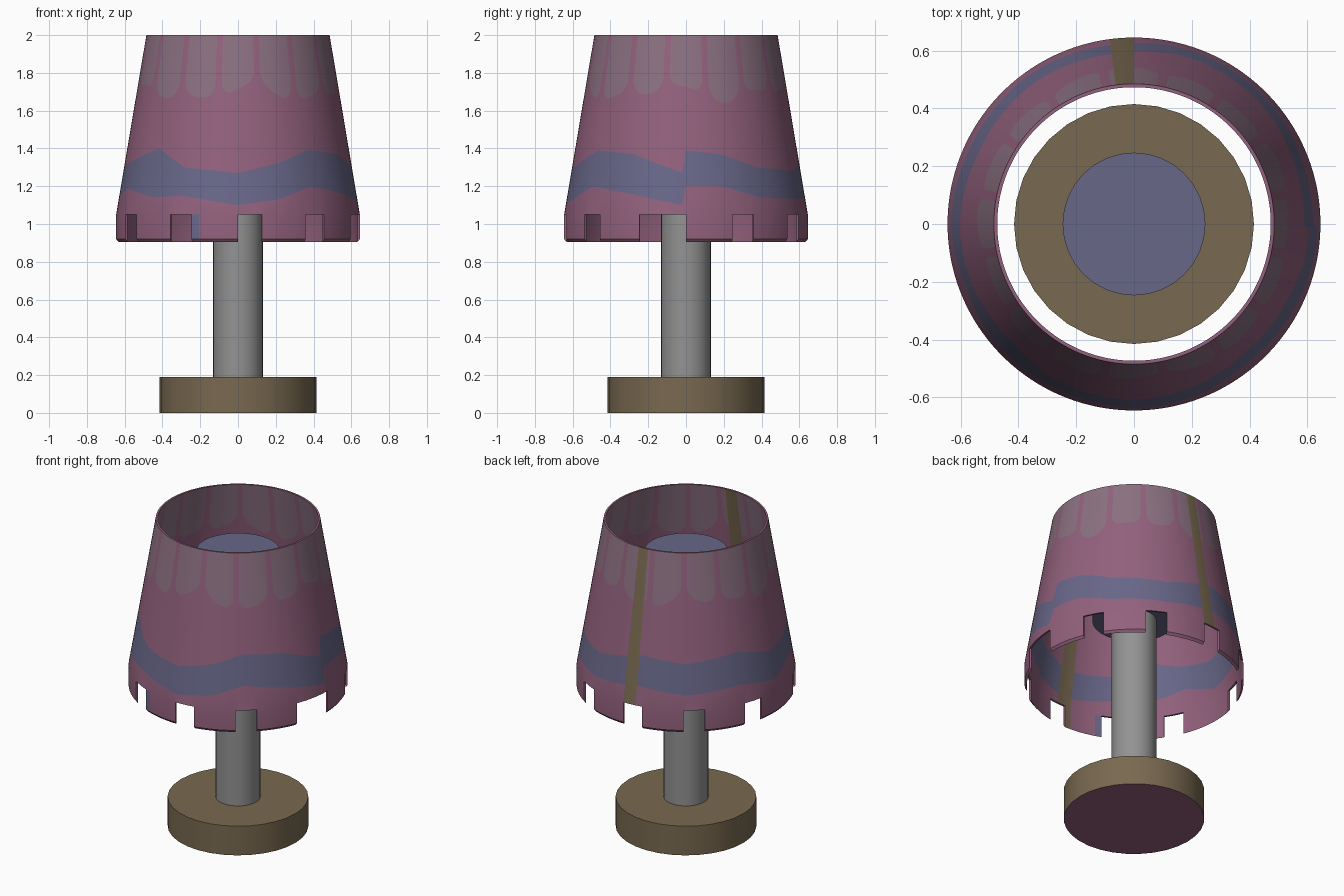
import bpy, bmesh, math

if "Cube" in bpy.data.objects:
    bpy.data.objects.remove(bpy.data.objects["Cube"])


def material(name, rgb):
    m = bpy.data.materials.new(name)
    m.diffuse_color = (*rgb, 1)
    m.use_nodes = True
    m.node_tree.nodes["Principled BSDF"].inputs["Base Color"].default_value = m.diffuse_color
    return m


PINK = material("dusty pink", (0.29, 0.12, 0.205))
MAUVE = material("grey mauve", (0.26, 0.165, 0.22))
BLUE = material("slate blue", (0.14, 0.135, 0.25))
BROWN = material("olive brown", (0.19, 0.14, 0.08))
GREY = material("pole grey", (0.29, 0.29, 0.29))


def smooth(ob):
    bpy.ops.object.select_all(action='DESELECT')
    ob.select_set(True)
    bpy.context.view_layer.objects.active = ob
    bpy.ops.object.shade_smooth_by_angle(angle=math.radians(35))


def cylinder(name, r, z0, z1, mats):
    bpy.ops.mesh.primitive_cylinder_add(vertices=32, radius=r, depth=z1 - z0,
                                        location=(0, 0, (z0 + z1) / 2))
    ob = bpy.context.object
    ob.name = name
    for m in mats:
        ob.data.materials.append(m)
    if len(mats) > 1:  # underside colour
        for p in ob.data.polygons:
            if p.normal.z < -0.9:
                p.material_index = 1
    smooth(ob)


# Base, pole and bulb
cylinder("base", 0.415, 0.0, 0.19, [BROWN, PINK])
cylinder("pole", 0.132, 0.19, 1.36, [GREY])
cylinder("bulb", 0.247, 1.35, 1.79, [BLUE])

# Shade: thin double wall with notched lower edge and painted bands
N = 192                       # columns, six per each of 32 segments
STEP = 360 / N
NOTCHES = {0, 3, 6, 7, 10, 13, 16, 19, 22, 26, 29}
BAND = [(-90, 1.12, 1.30), (-70, 1.19, 1.33), (-45, 1.14, 1.40), (-28, 1.15, 1.30),
        (0, 1.10, 1.27), (20, 1.13, 1.32), (38, 1.20, 1.39), (62, 1.16, 1.37),
        (88.5, 1.10, 1.27), (90, 1.20, 1.39), (108, 1.20, 1.37), (128, 1.14, 1.30),
        (158, 1.13, 1.28), (190, 1.17, 1.36), (215, 1.14, 1.33), (245, 1.17, 1.37),
        (270, 1.12, 1.30)]


def band(deg):
    """Lower and upper edge of the blue band at an angle from the front."""
    if deg >= 270:
        deg -= 360
    for (a, l0, h0), (b, l1, h1) in zip(BAND, BAND[1:]):
        if a <= deg <= b:
            t = (deg - a) / (b - a)
            return l0 + (l1 - l0) * t, h0 + (h1 - h0) * t


def patch_bottom(j):
    a = math.radians(j * STEP)
    u = abs(((j + 6) % 12) - 6) / 6      # 0 in patch middle, 1 in the streak
    return 1.69 + 0.03 * math.sin(5 * a + 1) + 0.02 * math.sin(9 * a) + 0.12 * u ** 4


def radius(z):
    return 0.645 - 0.16 * max(0, z - 1.05) / 0.95


bm = bmesh.new()
grid = []
for inset, bottom in ((0, 0.92), (0.012, 0.905)):
    wall = []
    for j in range(N):
        a = math.radians(j * STEP)
        zs = [bottom, 1.05, *band(j * STEP), patch_bottom(j), 2.0]
        wall.append([bm.verts.new(((radius(z) - inset) * math.sin(a),
                                   -(radius(z) - inset) * math.cos(a), z)) for z in zs])
    grid.append(wall)


def notched(j):
    return (j % N) // 6 in NOTCHES


def colour(side, j, row):
    deg = (j + 0.5) * STEP
    if side == 0 and 180 < deg < 188:
        return 3                                  # outer seam strip
    if side == 1 and (deg < 5 or deg > 356):
        return 3                                  # inner seam strip
    if row == 0 and 337.5 < deg < 342:
        return 2
    if row == 2:
        return 2
    if row == 4 and j % 12 not in (5, 6):
        return 1
    return 0


outer, inner = grid
for j in range(N):
    k = (j + 1) % N
    for side, w in enumerate(grid):
        for row in range(5):
            if row == 0 and notched(j):
                continue
            q = [w[j][row], w[k][row], w[k][row + 1], w[j][row + 1]]
            f = bm.faces.new(q if side == 0 else q[::-1])
            f.material_index = colour(side, j, row)
    # rims joining the two walls
    bm.faces.new([outer[j][5], outer[k][5], inner[k][5], inner[j][5]])
    r = 1 if notched(j) else 0
    bm.faces.new([outer[k][r], outer[j][r], inner[j][r], inner[k][r]])
    # tooth sides
    if notched(j) != notched(j - 1):
        q = [outer[j][0], outer[j][1], inner[j][1], inner[j][0]]
        bm.faces.new(q if notched(j - 1) else q[::-1])

mesh = bpy.data.meshes.new("lamp_shade")
bm.to_mesh(mesh)
bm.free()
for m in (PINK, MAUVE, BLUE, BROWN):
    mesh.materials.append(m)
shade = bpy.data.objects.new("lamp_shade", mesh)
bpy.context.collection.objects.link(shade)
smooth(shade)
